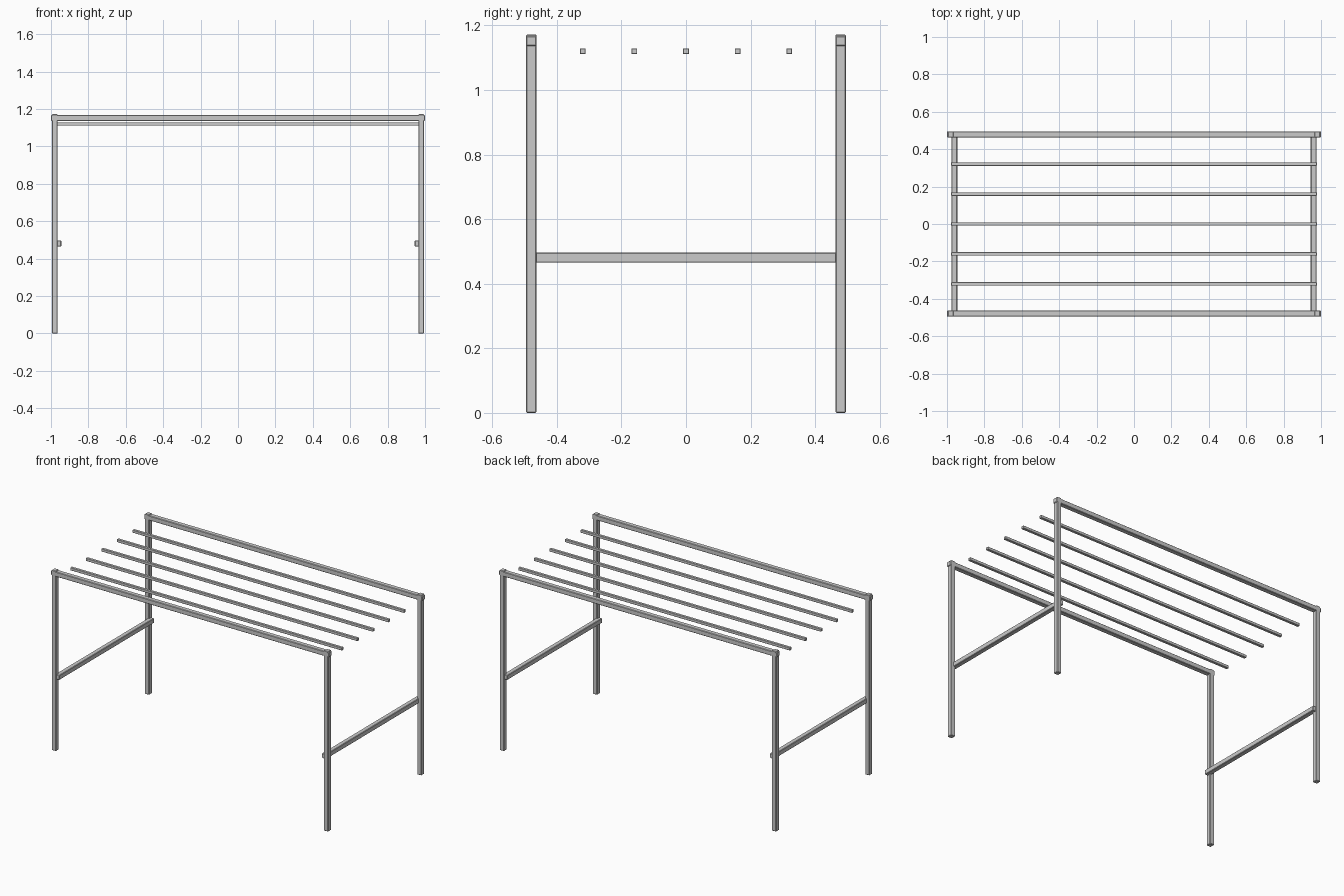
import bpy

if "Cube" in bpy.data.objects:
    bpy.data.objects.remove(bpy.data.objects["Cube"])


def bar(name, lo, hi, bevel=0.003):
    """Square bar between two opposite corners, with small chamfered edges."""
    bpy.ops.mesh.primitive_cube_add(
        size=1, location=[(a + b) / 2 for a, b in zip(lo, hi)])
    ob = bpy.context.object
    ob.name = name
    ob.scale = [b - a for a, b in zip(lo, hi)]
    bpy.ops.object.transform_apply(location=False, rotation=False, scale=True)
    if bevel:
        mod = ob.modifiers.new("chamfer", 'BEVEL')
        mod.width = bevel
        mod.segments = 1
    return ob


Y_IN, Y_OUT = 0.463, 0.495

# Four legs
for sx, xn in ((-1, "left"), (1, "right")):
    for sy, yn in ((-1, "front"), (1, "back")):
        xs = sorted((sx * 0.964, sx * 0.995))
        ys = sorted((sy * Y_IN, sy * Y_OUT))
        bar(f"{yn}_{xn}_leg", (xs[0], ys[0], 0), (xs[1], ys[1], 1.172))

# Long top rails, their ends poking just past the legs
for sy, yn in ((-1, "front"), (1, "back")):
    ys = sorted((sy * Y_IN, sy * Y_OUT))
    bar(f"{yn}_top_rail", (-1, ys[0], 1.136), (1, ys[1], 1.167))

# Side crossbars on the inner side of the legs
for sx, xn in ((-1, "left"), (1, "right")):
    xs = sorted((sx * 0.945, sx * 0.976))
    bar(f"{xn}_crossbar", (xs[0], -0.488, 0.465), (xs[1], 0.488, 0.496))

# Five thin hanging rods
for i in range(-2, 3):
    y = i * 0.16
    bar(f"rod_{i + 3}", (-0.978, y - 0.009, 1.111),
        (0.978, y + 0.009, 1.129), 0.0015)
